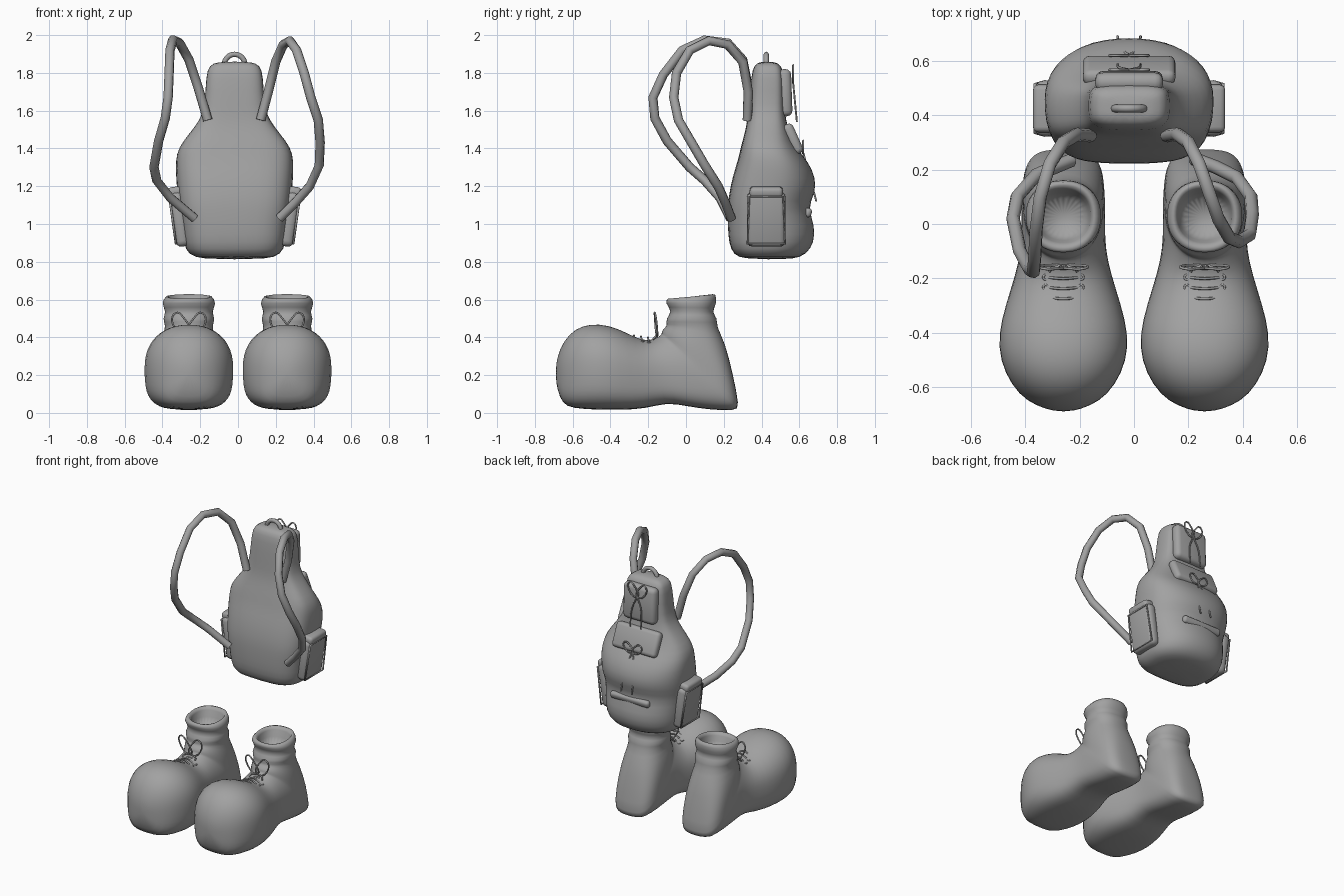
import bpy
import bmesh
from math import sin, cos, pi, radians
from mathutils import Vector, Matrix

if "Cube" in bpy.data.objects:
    bpy.data.objects.remove(bpy.data.objects["Cube"], do_unlink=True)

grey = bpy.data.materials.new("plain grey")
grey.use_nodes = True
grey.diffuse_color = (0.36, 0.36, 0.36, 1)
grey.node_tree.nodes["Principled BSDF"].inputs["Base Color"].default_value = grey.diffuse_color


def add_object(name, mesh):
    mesh.materials.clear()
    mesh.materials.append(grey)
    mesh.shade_smooth()
    obj = bpy.data.objects.new(name, mesh)
    bpy.context.collection.objects.link(obj)
    return obj


def signed_power(value, power):
    return (1 if value >= 0 else -1) * abs(value) ** power


def section(x, front, back, half_width, front_round, back_round, count=24):
    """Closed outline between two (y, z) points; a higher roundness value is boxier."""
    front, back = Vector((x, *front)), Vector((x, *back))
    middle, reach = (front + back) / 2, (front - back) / 2
    ring = []
    for i in range(count):
        angle = 2 * pi * i / count
        power = 2 / (front_round if cos(angle) > 0 else back_round)
        along = signed_power(cos(angle), power)
        across = signed_power(sin(angle), power)
        ring.append(middle + reach * along + Vector((half_width * across, 0, 0)))
    return ring


def loft(name, rings):
    bm = bmesh.new()
    loops = [[bm.verts.new(p) for p in ring] for ring in rings]
    for low, high in zip(loops, loops[1:]):
        for i in range(len(low)):
            j = (i + 1) % len(low)
            bm.faces.new((low[i], low[j], high[j], high[i]))
    bm.faces.new(loops[0])
    bm.faces.new(loops[-1])
    bmesh.ops.recalc_face_normals(bm, faces=bm.faces)
    mesh = bpy.data.meshes.new(name)
    bm.to_mesh(mesh)
    bm.free()
    obj = add_object(name, mesh)
    obj.modifiers.new("soften", "SUBSURF").levels = 1
    obj.modifiers["soften"].render_levels = 1
    return obj


def tube(name, points, radius, smooth=True, cyclic=False):
    curve = bpy.data.curves.new(name, "CURVE")
    curve.dimensions = "3D"
    curve.bevel_depth = radius
    curve.bevel_resolution = 2
    curve.resolution_u = 5
    curve.use_fill_caps = True
    spline = curve.splines.new("BEZIER" if smooth else "POLY")
    knots = spline.bezier_points if smooth else spline.points
    knots.add(len(points) - 1)
    for knot, point in zip(knots, points):
        if smooth:
            knot.co = point
            knot.handle_left_type = knot.handle_right_type = "AUTO"
        else:
            knot.co = (*point, 1)
    spline.use_cyclic_u = cyclic
    helper = bpy.data.objects.new(name + " path", curve)
    bpy.context.collection.objects.link(helper)
    bpy.context.view_layer.update()
    evaluated = helper.evaluated_get(bpy.context.evaluated_depsgraph_get())
    mesh = bpy.data.meshes.new_from_object(evaluated)
    bpy.data.objects.remove(helper, do_unlink=True)
    return add_object(name, mesh)


def soft_box(name, centre, size, tilt_axis="X", tilt=0, bevel=0.03):
    bm = bmesh.new()
    bmesh.ops.create_cube(bm, size=1)
    bmesh.ops.scale(bm, vec=size, verts=bm.verts)
    bmesh.ops.bevel(bm, geom=bm.edges[:], offset=bevel, segments=3, profile=0.5, affect="EDGES")
    bm.transform(Matrix.Translation(centre) @ Matrix.Rotation(radians(tilt), 4, tilt_axis))
    mesh = bpy.data.meshes.new(name)
    bm.to_mesh(mesh)
    bm.free()
    return add_object(name, mesh)


def bow(name, knot, loop_width, loop_height, tail, lean=0.0, radius=0.005):
    """Two upright loops and two hanging ends around a knot."""
    knot = Vector(knot)
    for side, word in ((-1, "right"), (1, "left")):
        loop = [(0, 0, 0), (side * loop_width * 0.35, -lean, loop_height * 0.8),
                (side * loop_width * 0.8, -lean, loop_height),
                (side * loop_width, 0, loop_height * 0.5)]
        tube(f"{name} {word} loop", [knot + Vector(p) for p in loop], radius, cyclic=True)
        ends = [(0, 0, 0), (side * loop_width * 0.5, tail[0] * 0.4, tail[1] * 0.4),
                (side * loop_width * 0.6, *tail)]
        tube(f"{name} {word} end", [knot + Vector(p) for p in ends], radius)


# Boots: sections fan from the toe, round the heel and up the cuff
# (upper y, upper z, lower y, lower z, half width)
boot_sections = [
    (-.69, .25, -.69, .17, .03), (-.67, .34, -.67, .08, .1), (-.62, .42, -.635, .03, .165),
    (-.55, .465, -.55, .02, .217), (-.46, .475, -.45, .015, .243), (-.36, .45, -.34, .015, .23),
    (-.27, .4, -.22, .02, .195), (-.2, .38, -.1, .055, .165), (-.155, .4, 0, .035, .155),
    (-.14, .41, .13, .015, .155), (-.13, .42, .265, .01, .155), (-.13, .43, .285, .03, .15),
    (-.125, .44, .25, .2, .15), (-.11, .455, .21, .37, .138), (-.1, .465, .16, .46, .122),
    (-.11, .5, .17, .5, .143), (-.07, .535, .135, .535, .118), (-.115, .585, .165, .575, .15),
    (-.1, .61, .16, .64, .12), (-.065, .6, .125, .625, .098), (-.06, .5, .11, .5, .095)]
SOLE_END = 13

for side, word in ((-1, "right"), (1, "left")):
    x = side * 0.26
    rings = [section(x, s[:2], s[2:4], s[4], 2.2, 3.4 if i < SOLE_END else 2.3)
             for i, s in enumerate(boot_sections)]
    loft(f"{word} boot", rings)
    # Laces: rungs with an eyelet at each end, and a bow
    for row in range(4):
        y, z = -0.27 + row * 0.037, 0.405 - 0.005 * row
        tube(f"{word} lace rung {row}", [(x - .06, y, z - .025), (x, y - .005, z + .005),
                                         (x + .06, y, z - .025)], 0.005)
        for end in (-1, 1):
            ring = [(x + end * .065 + .009 * cos(a), y + .009 * sin(a), z - .022)
                    for a in (0, pi / 2, pi, 3 * pi / 2)]
            tube(f"{word} eyelet {row} {end}", ring, 0.004, cyclic=True)
    bow(f"{word} boot bow", (x, -.155, .41), .085, .12, (-.02, -.02), lean=.01)

# Backpack body: (outer y, z, wearer-side y, z, half width, outer roundness)
CX = -0.018
body_sections = [
    (.57, .81, .31, .815, .17, 2.2), (.64, .84, .25, .835, .25, 2.2), (.68, .9, .225, .9, .272, 2.2),
    (.685, .99, .22, .99, .28, 2.2), (.645, 1.09, .22, 1.08, .295, 2.2), (.685, 1.16, .225, 1.15, .305, 2.2),
    (.69, 1.24, .245, 1.25, .312, 2.2), (.65, 1.33, .275, 1.34, .315, 2.3), (.585, 1.4, .29, 1.41, .3, 2.5),
    (.55, 1.48, .31, 1.48, .24, 2.8), (.53, 1.55, .325, 1.55, .185, 3.4), (.52, 1.62, .33, 1.62, .158, 4),
    (.52, 1.79, .345, 1.79, .152, 4), (.505, 1.84, .36, 1.84, .135, 4), (.47, 1.86, .39, 1.86, .09, 4)]
loft("backpack body", [section(CX, s[:2], s[2:4], s[4], s[5], 3.4) for s in body_sections])

# Flaps on the outer face
soft_box("upper flap", (CX, .525, 1.695), (.25, .07, .25), "X", 2)
soft_box("middle flap", (CX, .565, 1.45), (.34, .06, .17), "X", 24, bevel=.025)
soft_box("lower pocket lid", (CX, .645, 1.06), (.3, .04, .05), "X", -20, bevel=.018)
bow("upper flap bow", (CX, .567, 1.75), .07, .09, (.02, -.21))
bow("middle flap bow", (CX, .62, 1.38), .07, .06, (.07, -.26))

# Side pockets with lids
for side, word in ((-1, "right"), (1, "left")):
    soft_box(f"{word} side pocket", (CX + side * .292, .425, 1.025), (.075, .205, .29), "Y", side * 8)
    soft_box(f"{word} side pocket lid", (CX + side * .312, .425, 1.17), (.082, .175, .055), "Y", side * 8, .02)
    rim = [(CX + side * (.292 + dz * .14 + .037), .425 + dy, 1.025 + dz)
           for dy, dz in ((-.09, .12), (-.1, -.13), (.1, -.13), (.09, .12))]
    tube(f"{word} side pocket piping", rim, 0.006, smooth=False, cyclic=True)

# Shoulder straps and carrying handle
right_strap = [
    (-.16, .325, 1.55), (-.21, .33, 1.72), (-.26, .3, 1.87), (-.31, .22, 1.96), (-.345, .1, 1.975),
    (-.36, -.02, 1.92), (-.365, -.12, 1.79), (-.37, -.175, 1.67), (-.385, -.165, 1.56),
    (-.42, -.1, 1.44), (-.445, .02, 1.3), (-.43, .1, 1.23), (-.36, .18, 1.14), (-.23, .235, 1.03)]
left_strap = [
    (.12, .325, 1.55), (.16, .33, 1.7), (.2, .3, 1.86), (.24, .22, 1.95), (.275, .12, 1.97),
    (.31, .02, 1.92), (.35, -.05, 1.8), (.385, -.065, 1.67), (.425, -.04, 1.55),
    (.435, .03, 1.43), (.43, .1, 1.31), (.38, .17, 1.2), (.3, .21, 1.11), (.22, .24, 1.03)]
tube("right shoulder strap", right_strap, 0.025, smooth=False)
tube("left shoulder strap", left_strap, 0.025, smooth=False)
handle = [(CX + .055 * cos(a), .425, 1.84 + .058 * sin(a)) for a in (i * pi / 8 for i in range(9))]
tube("carrying handle", handle, 0.014)
